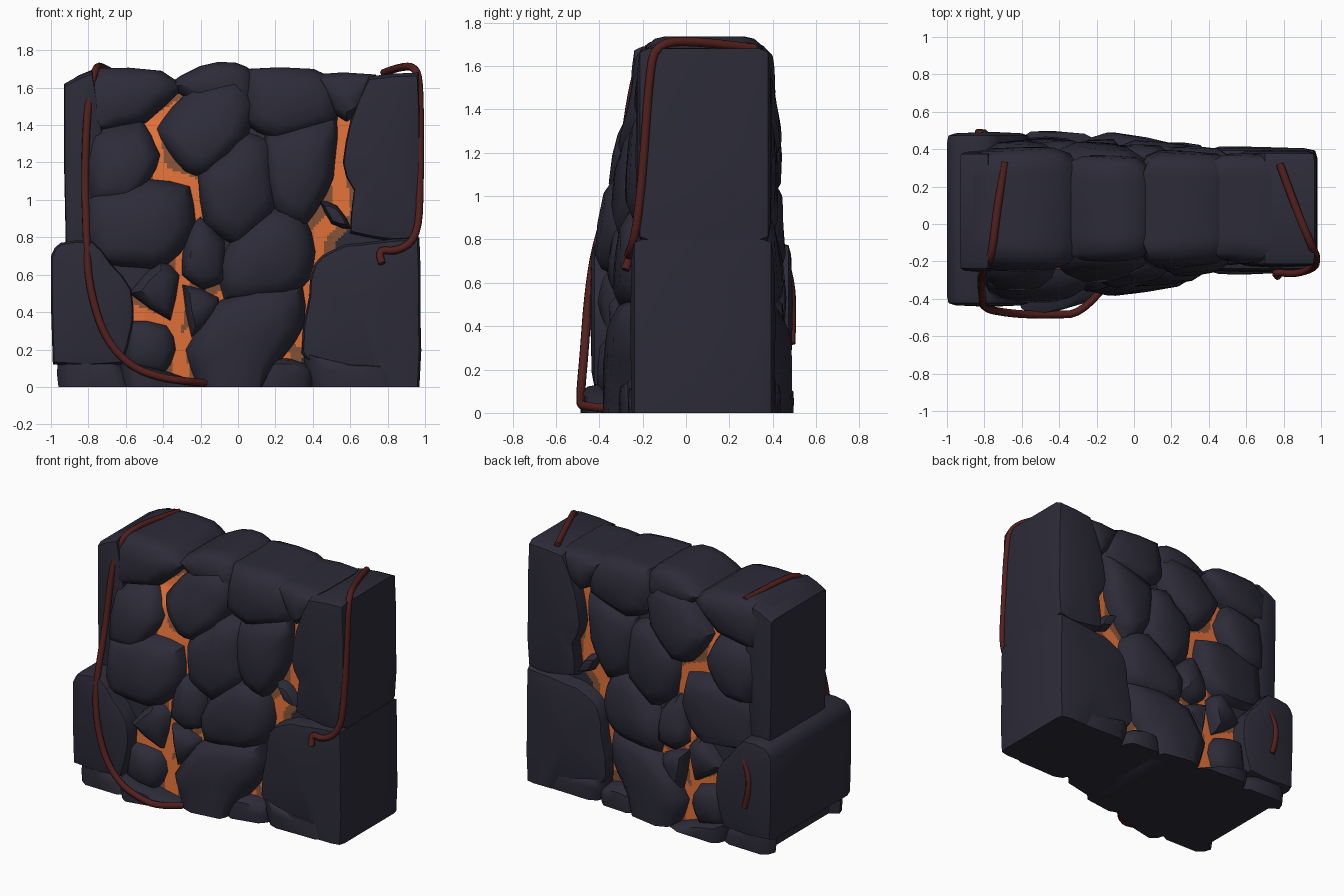
import bpy, bmesh, math, random
from mathutils import Vector

if "Cube" in bpy.data.objects:
    bpy.data.objects.remove(bpy.data.objects["Cube"])

random.seed(4)


def material(name, rgb):
    m = bpy.data.materials.new(name)
    m.diffuse_color = (*rgb, 1)
    m.use_nodes = True
    m.node_tree.nodes["Principled BSDF"].inputs["Base Color"].default_value = m.diffuse_color
    return m


STONE = material("dark stone", (0.025, 0.024, 0.040))
LAVA = material("glowing orange", (0.76, 0.165, 0.04))
EMBER = material("ember brown", (0.24, 0.085, 0.037))
ROOT = material("dark red root", (0.085, 0.014, 0.012))


def interp(table, z):
    if z <= table[0][0]:
        return table[0][1]
    for (a, u), (b, v) in zip(table, table[1:]):
        if z <= b:
            return u + (v - u) * (z - a) / (b - a)
    return table[-1][1]


# Wall profile: front and back faces lean in, and the left end is thicker
def face_y(x, z, side):
    if side < 0:
        t = min(1, max(0, 0.5 - x))
        left = interp([(0, -.45), (.7, -.42), (1.1, -.36), (1.3, -.32), (1.42, -.25), (1.72, -.2)], z)
        right = interp([(0, -.26), (.8, -.25), (1.4, -.23), (1.72, -.2)], z)
    else:
        t = min(1, max(0, (0.5 - x) / .6))
        left = interp([(0, .48), (.65, .475), (.8, .44), (1.3, .43), (1.42, .405), (1.72, .38)], z)
        right = interp([(0, .405), (1.4, .395), (1.72, .38)], z)
    return right + (left - right) * t


def finish(bm, name, mats, angle=45):
    bmesh.ops.recalc_face_normals(bm, faces=bm.faces)
    me = bpy.data.meshes.new(name)
    bm.to_mesh(me)
    bm.free()
    ob = bpy.data.objects.new(name, me)
    bpy.context.collection.objects.link(ob)
    for m in mats:
        me.materials.append(m)
    bpy.ops.object.select_all(action='DESELECT')
    ob.select_set(True)
    bpy.context.view_layer.objects.active = ob
    bpy.ops.object.shade_smooth_by_angle(angle=math.radians(angle))
    return ob


# A stone runs through the wall, with domed front and back faces.
# A block has fixed front and back depths and a tighter edge.
def stone(name, pts, push=0.0, block=None):
    n = len(pts)
    cx, cz = sum(p[0] for p in pts) / n, sum(p[1] for p in pts) / n
    outline = []
    for i, (x, z) in enumerate(pts):
        x2, z2 = pts[(i + 1) % n]
        outline.append((x, z))
        mx, mz = (x + x2) / 2, (z + z2) / 2
        d = math.hypot(mx - cx, mz - cz) or 1
        k = random.uniform(0.004, 0.014)
        outline.append((max(-1, min(0.98, mx + (mx - cx) / d * k)), max(0, mz + (mz - cz) / d * k)))
    levels = [(.8, 0), (.965, .012), (1, .05)] if block else [(.62, 0), (.9, .035), (1, .085), (1.06, .125)]
    bump = {s: push + random.uniform(-0.012, 0.012) for s in (-1, 1)}
    tilt = {s: random.uniform(-0.08, 0.08) for s in (-1, 1)}

    def depth(x, z, side, off):
        if block:
            return block[0 if side < 0 else 1] - side * off
        return face_y(x, z, side) + side * (bump[side] - off + tilt[side] * (x - cx))

    bm = bmesh.new()
    rings = []
    for side, lv in ((-1, levels), (1, levels[::-1])):
        for k, off in lv:
            ring = []
            for x, z in outline:
                px, pz = cx + (x - cx) * k, cz + (z - cz) * k
                if k > 1:  # widen only inside the wall
                    px, pz = max(-.9, min(.95, px)), min(pz, max(z, 1.6))
                if z < 0.02:
                    pz = z
                ring.append(bm.verts.new((px, depth(px, pz, side, off), max(0, pz))))
            rings.append(ring)
    m = len(outline)
    for a, b in zip(rings, rings[1:]):
        for i in range(m):
            j = (i + 1) % m
            bm.faces.new((a[i], a[j], b[j], b[i]))
    for ring, side in ((rings[0], -1), (rings[-1], 1)):
        c = bm.verts.new((cx, depth(cx, cz, side, -.008), cz))
        for i in range(m):
            bm.faces.new((ring[i], ring[(i + 1) % m], c))
    return finish(bm, name, [STONE])


# Left end
stone("left_pillar", [(-.93, 1.62), (-.78, 1.69), (-.7, 1.2), (-.72, .7), (-.92, .72)], block=(-.25, .385))
stone("top_left_block", [(-.92, 1.62), (-.75, 1.705), (-.42, 1.69), (-.31, 1.6), (-.5, 1.42), (-.84, 1.36)])
stone("left_upper_stone", [(-.79, 1.37), (-.52, 1.43), (-.42, 1.24), (-.48, 1.1), (-.6, .98), (-.8, 1.0)])
stone("left_middle_stone", [(-.8, 1.03), (-.48, 1.1), (-.27, 1.06), (-.24, .88), (-.32, .72), (-.45, .64), (-.8, .68)])
stone("left_base_block", [(-1, .7), (-.95, .77), (-.78, .78), (-.68, .66), (-.57, .52), (-.56, .35),
                          (-.62, .12), (-.99, .12)], block=(-.435, .485))
stone("left_foot", [(-.96, 0), (-.96, .15), (-.65, .14), (-.56, 0)], -.02)
stone("front_foot", [(-.6, 0), (-.62, .13), (-.38, .08), (-.16, 0)], .02)
stone("left_small_stone", [(-.58, .5), (-.41, .68), (-.31, .6), (-.36, .35)], -.02)
stone("left_low_stone", [(-.6, .36), (-.38, .33), (-.33, .2), (-.4, .06), (-.62, .12)], -.03)

# Middle
stone("centre_small_stone", [(-.3, .55), (-.1, .48), (-.11, .4), (-.25, .26)], -.03)
stone("centre_wedge", [(-.27, .82), (-.2, .91), (-.07, .78), (-.07, .56), (-.19, .52), (-.3, .6)], -.02)
stone("upper_boulder", [(-.43, 1.38), (-.25, 1.6), (0, 1.64), (.08, 1.52), (.04, 1.34), (-.17, 1.14),
                        (-.28, 1.16), (-.38, 1.28)], .01)
stone("top_middle_stone", [(-.37, 1.61), (-.2, 1.715), (-.02, 1.735), (.08, 1.68), (.08, 1.5), (-.2, 1.5)], -.02)
stone("centre_stone", [(-.2, 1.13), (-.05, 1.26), (.04, 1.35), (.17, 1.3), (.2, 1.05), (.19, .92),
                       (0, .76), (-.17, .88)])
stone("top_right_stone", [(.06, 1.7), (.4, 1.7), (.54, 1.6), (.53, 1.42), (.2, 1.33), (.04, 1.42)], -.01)
stone("right_centre_stone", [(.15, 1.34), (.52, 1.44), (.51, 1.2), (.47, 1.04), (.35, .86), (.21, .93), (.15, 1.1)])
stone("centre_low_stone", [(-.02, .8), (.19, .95), (.34, .9), (.4, .72), (.37, .58), (.25, .49), (-.07, .47), (-.1, .65)])
stone("bottom_boulder", [(-.12, .44), (.1, .52), (.33, .52), (.34, .33), (.22, .15), (.13, 0), (-.2, 0), (-.27, .2)], .01)
stone("centre_foot", [(.1, 0), (.12, .14), (.28, .15), (.4, .09), (.4, 0)], -.01)

# Right end
stone("top_right_wedge", [(.4, 1.67), (.73, 1.67), (.68, 1.5), (.58, 1.42), (.51, 1.47)], -.015)
stone("right_pillar", [(.7, 1.66), (.965, 1.68), (.975, 1.2), (.965, .8), (.82, .78), (.6, .82), (.62, 1.05),
                       (.56, 1.2), (.6, 1.42)], block=(-.225, .39))
stone("right_base_block", [(.41, .66), (.5, .73), (.66, .77), (.97, .8), (.975, .4), (.97, 0), (.8, 0), (.42, .1),
                           (.34, .18), (.38, .48)], block=(-.25, .405))
stone("right_foot", [(.4, 0), (.36, .18), (.6, .13), (.84, .12), (.88, 0)], .01)
stone("right_chip", [(.43, 1.0), (.53, .97), (.61, .84), (.5, .87)], -.03)

# Molten core, glowing along the crack lines
CRACKS = [
    [(-.18, 1.56), (-.47, 1.4), (-.42, 1.14), (-.25, 1.08), (-.22, .9), (-.3, .7), (-.29, .58), (-.35, .3), (-.3, .07)],
    [(-.28, .24), (-.07, .48)], [(-.36, .32), (-.57, .4)],
    [(.56, 1.42), (.53, 1.15), (.56, .95), (.43, .82), (.4, .6), (.35, .4), (.34, .25)],
    [(.2, .94), (.2, .9)], [(.64, .15), (.64, .2)], [(.24, .16), (.2, .14)]]


def crack_distance(x, z):
    p, best = Vector((x, z)), 9
    for line in CRACKS:
        for a, b in zip(line, line[1:]):
            a, b = Vector(a), Vector(b)
            t = max(0, min(1, (p - a).dot(b - a) / (b - a).length_squared))
            best = min(best, (p - a - (b - a) * t).length)
    return best


bm = bmesh.new()
NX, NZ = 110, 104
for side in (-1, 1):
    grid = []
    for i in range(NX + 1):
        x = -.8 + 1.65 * i / NX
        col = []
        for k in range(NZ + 1):
            z = .02 + 1.55 * k / NZ
            col.append(bm.verts.new((x, face_y(x, z, side) - side * .105, z)))
        grid.append(col)
    for i in range(NX):
        for k in range(NZ):
            f = bm.faces.new((grid[i][k], grid[i + 1][k], grid[i + 1][k + 1], grid[i][k + 1]))
            c = f.calc_center_median()
            d = crack_distance(c.x, c.z)
            f.material_index = 1 if d < .043 else 2 if d < .1 else 0
finish(bm, "molten_core", [STONE, LAVA, EMBER])


# Roots draped over the wall
def root(name, pts, r=.021):
    cu = bpy.data.curves.new(name, 'CURVE')
    cu.dimensions = '3D'
    cu.bevel_depth, cu.bevel_resolution, cu.use_fill_caps = r, 2, True
    sp = cu.splines.new('NURBS')
    sp.points.add(len(pts) - 1)
    for p, co in zip(sp.points, pts):
        p.co = (*co, 1)
    sp.order_u, sp.use_endpoint_u, sp.resolution_u = 3, True, 4
    cu.materials.append(ROOT)
    ob = bpy.data.objects.new(name, cu)
    bpy.context.collection.objects.link(ob)


root("left_root", [(-.69, .33, 1.69), (-.73, .1, 1.715), (-.76, -.17, 1.71), (-.79, -.22, 1.6), (-.81, -.26, 1.42),
                   (-.82, -.30, 1.1), (-.81, -.41, .8), (-.8, -.45, .55), (-.72, -.47, .27), (-.58, -.485, .11),
                   (-.42, -.485, .05), (-.28, -.48, .03), (-.18, -.36, .02)])
root("right_root", [(.78, .32, 1.68), (.87, .07, 1.715), (.96, -.14, 1.71), (.975, -.17, 1.55), (.975, -.2, 1.1),
                    (.965, -.235, .8), (.85, -.27, .72), (.74, -.25, .74), (.77, -.28, .66)])
root("back_root", [(-.76, .46, .68), (-.82, .485, .6), (-.84, .49, .45), (-.8, .485, .32)])
